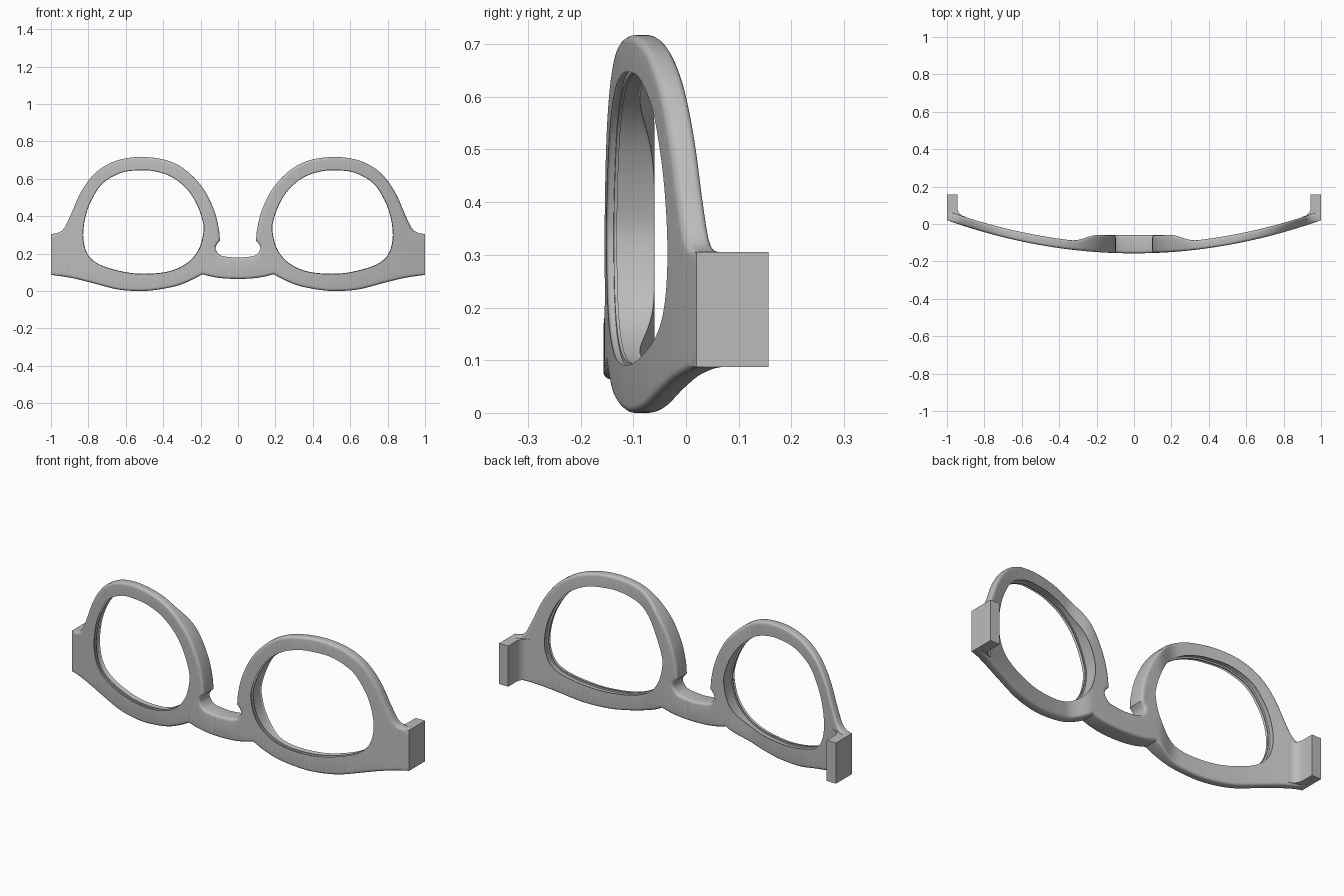
import bpy, bmesh, math
from mathutils import Vector

if "Cube" in bpy.data.objects:
    bpy.data.objects.remove(bpy.data.objects["Cube"], do_unlink=True)

# One grey material
grey = bpy.data.materials.new("plain grey")
grey.use_nodes = True
COLOUR = (0.5, 0.5, 0.5, 1)
grey.diffuse_color = COLOUR
bsdf = grey.node_tree.nodes["Principled BSDF"]
bsdf.inputs["Base Color"].default_value = COLOUR
bsdf.inputs["Roughness"].default_value = 0.6

THICK = 0.05    # rim thickness
SKIN = 0.022    # depth of edge detail kept constant on each side


def spline(points, closed=False, step=0.014):
    """Smooth line through points; an open line leaves out its last point."""
    pts = [Vector(p) for p in points]
    n = len(pts)
    pick = (lambda i: pts[i % n]) if closed else (lambda i: pts[min(max(i, 0), n - 1)])
    out = []
    for i in range(n if closed else n - 1):
        a, b, c, d = (pick(i + k) for k in (-1, 0, 1, 2))
        count = max(2, round((c - b).length / step))
        for k in range(count):
            t = k / count
            out.append(0.5 * (2 * b + (c - a) * t + (2 * a - 5 * b + 4 * c - d) * t ** 2
                              + (3 * b - a - 3 * c + d) * t ** 3))
    return out


def flip(points):
    return [Vector((-p[0], p[1])) for p in points]


def front_y(x):
    return -0.157 + 0.177 * x * x


def back_y(x):
    """Curved back that swells into a flat pad behind the bridge."""
    s = min(max((0.34 - abs(x)) / 0.14, 0), 1)
    s = s * s * (3 - 2 * s)
    return (front_y(x) + THICK) * (1 - s) - 0.06 * s


def rounding(radius, steps=4):
    """Quarter round as (depth, inset) pairs, from the face to the wall."""
    angles = [math.pi / 2 * k / steps for k in range(steps + 1)]
    return [(radius * (1 - math.cos(a)), radius * (1 - math.sin(a))) for a in angles]


def section(radius, groove=()):
    edge = rounding(radius)
    return edge + list(groove) + [(1 - d, o) for d, o in reversed(edge)]


def add_wall(bm, loop, levels, into):
    """Sweep an edge section round a closed loop; return the two cap borders."""
    n = len(loop)
    normals = []
    for i in range(n):
        t = loop[(i + 1) % n] - loop[i - 1]
        normals.append(Vector((-t.y, t.x)).normalized() * into)
    for _ in range(2):
        normals = [(normals[i - 1] + 2 * normals[i] + normals[(i + 1) % n]).normalized()
                   for i in range(n)]
    rings = []
    for depth, inset in levels:
        ring = []
        for p, nrm in zip(loop, normals):
            fade = min(max((1 - abs(p.x)) / 0.05, 0), 1)
            q = p + nrm * inset * fade
            ring.append(bm.verts.new((q.x, depth, q.y)))
        rings.append(ring)
    for lower, upper in zip(rings, rings[1:]):
        for i in range(n):
            j = (i + 1) % n
            bm.faces.new((lower[i], lower[j], upper[j], upper[i]))
    return [[bm.edges.get((r[i], r[i - 1])) for i in range(n)] for r in (rings[0], rings[-1])]


def finish(bm, name):
    bmesh.ops.recalc_face_normals(bm, faces=bm.faces)
    mesh = bpy.data.meshes.new(name)
    bm.to_mesh(mesh)
    bm.free()
    mesh.materials.append(grey)
    obj = bpy.data.objects.new(name, mesh)
    bpy.context.collection.objects.link(obj)
    bpy.ops.object.select_all(action='DESELECT')
    obj.select_set(True)
    bpy.context.view_layer.objects.active = obj
    bpy.ops.object.shade_smooth_by_angle(angle=math.radians(35))
    return obj


# Outline of one half, from the bridge underside round to the bridge top
under_bridge = [(0, .064), (.08, .068), (.14, .077), (.19, .09)]
under_rim = [(.19, .09), (.25, .058), (.33, .027), (.44, .006), (.53, 0), (.65, .01),
             (.786, .045), (.89, .07), (1, .087)]
end_edge = [(1, .087), (1, .305)]
over_rim = [(1, .305), (.965, .311), (.93, .335), (.893, .41), (.85, .51), (.8, .59),
            (.74, .65), (.65, .697), (.525, .717), (.385, .7), (.28, .647), (.187, .55),
            (.128, .433), (.102, .33), (.097, .268)]
nose_notch = [(.097, .268), (.113, .25), (.12, .225), (.1, .195), (.065, .184), (0, .178)]
half = [p for part in (under_bridge, under_rim, end_edge, over_rim, nose_notch)
        for p in spline(part)]
outline = half + [Vector(nose_notch[-1])] + flip(reversed(half[1:]))

# Lens opening
opening = spline([(.177, .315), (.182, .38), (.215, .47), (.267, .55), (.348, .615),
                  (.44, .647), (.525, .653), (.626, .64), (.727, .583), (.79, .49),
                  (.825, .39), (.835, .285), (.813, .198), (.76, .144), (.663, .107),
                  (.53, .085), (.375, .096), (.267, .144), (.203, .22)], closed=True)

# Frame front: walls, caps, then bent along the face curve
bm = bmesh.new()
lens_groove = [(.014, 0), (.014, .008), (.02, .008), (.02, 0)]
borders = [add_wall(bm, outline, section(.014), 1)]
for loop, into in ((opening, 1), (flip(opening), -1)):
    borders.append(add_wall(bm, loop, section(.006, lens_groove), -into))
for side in range(2):
    edges = [e for b in borders for e in b[side]]
    bmesh.ops.triangle_fill(bm, use_beauty=True, edges=edges)
SLICES = 80
for k in range(1, SLICES):
    bmesh.ops.bisect_plane(bm, geom=bm.verts[:] + bm.edges[:] + bm.faces[:], dist=1e-5,
                           plane_co=(2 * k / SLICES - 1, 0, 0), plane_no=(1, 0, 0))
for v in bm.verts:
    x, d = v.co.x, v.co.y
    f, b = front_y(x), back_y(x)
    if d <= SKIN:
        v.co.y = f + d
    elif d >= 1 - SKIN:
        v.co.y = b - (1 - d)
    else:
        s = (d - SKIN) / (1 - 2 * SKIN)
        v.co.y = (f + SKIN) * (1 - s) + (b - SKIN) * s
finish(bm, "frame_front")

# Hinge blocks with a filleted inner corner
for name, side in (("left_hinge_block", 1), ("right_hinge_block", -1)):
    bm = bmesh.new()
    profile = [(1, .024), (1, .157), (.945, .157)]
    for k in range(7):
        a = math.pi / 2 * k / 6
        profile.append((.9 + .045 * math.cos(a), .09 - .05 * math.sin(a)))
    profile.append((.93, .015))
    face = bm.faces.new([bm.verts.new((x * side, y, .087)) for x, y in profile])
    extruded = bmesh.ops.extrude_face_region(bm, geom=[face])["geom"]
    top = [g for g in extruded if isinstance(g, bmesh.types.BMVert)]
    bmesh.ops.translate(bm, verts=top, vec=(0, 0, .218))
    finish(bm, name)
